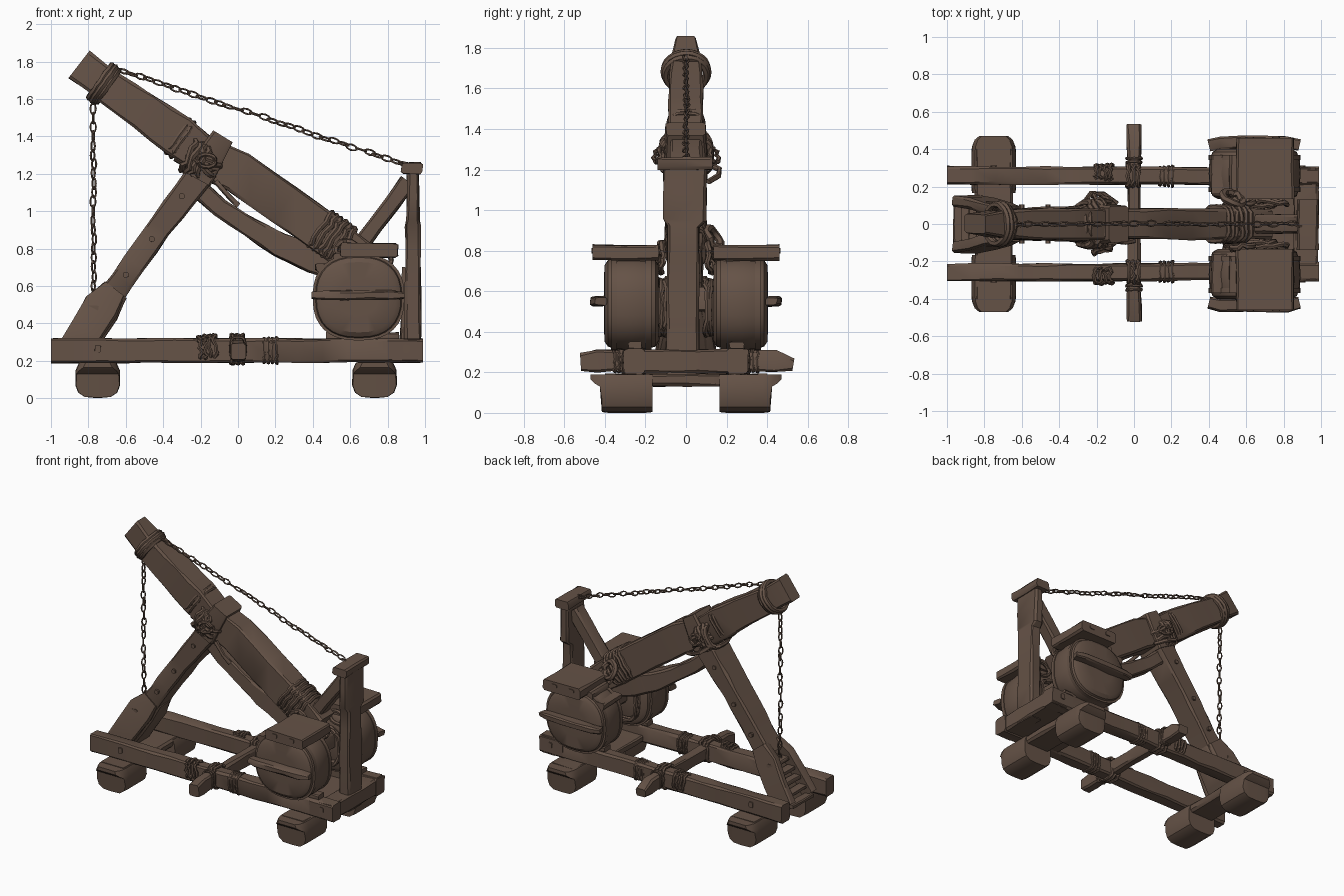
import bpy, bmesh, math, random
from mathutils import Vector as V

if "Cube" in bpy.data.objects:
    bpy.data.objects.remove(bpy.data.objects["Cube"])

random.seed(4)
wood = bpy.data.materials.new("weathered_brown")
wood.diffuse_color = (0.13, 0.085, 0.062, 1)
wood.use_nodes = True
wood.node_tree.nodes["Principled BSDF"].inputs["Base Color"].default_value = wood.diffuse_color


def finish(name, bm):
    bmesh.ops.recalc_face_normals(bm, faces=bm.faces)
    me = bpy.data.meshes.new(name)
    bm.to_mesh(me)
    bm.free()
    me.materials.append(wood)
    ob = bpy.data.objects.new(name, me)
    bpy.context.collection.objects.link(ob)
    return ob


def loft(bm, rings, closed=False):
    vs = [[bm.verts.new(p) for p in r] for r in rings]
    n = len(vs[0])
    for i in range(len(vs) if closed else len(vs) - 1):
        a, b = vs[i], vs[(i + 1) % len(vs)]
        for j in range(n):
            k = (j + 1) % n
            bm.faces.new((a[j], a[k], b[k], b[j]))
    if not closed:
        bm.faces.new(vs[0])
        bm.faces.new(vs[-1])


def frame(t):
    t = t.normalized()
    side = V((0, 1, 0)) if abs(t.y) < 0.9 else V((1, 0, 0))
    side = (side - t * side.dot(t)).normalized()
    return side, t.cross(side)


def beam(name, stations, jit=0.004, cham=0.012, step=0.13):
    """Hewn timber: stations are (x, y, z, side half width, other half width)."""
    fine = []
    for a, b in zip(stations, stations[1:]):
        n = max(1, round((V(b[:3]) - V(a[:3])).length / step))
        fine += [[p + (q - p) * i / n for p, q in zip(a, b)] for i in range(n)]
    fine.append(list(stations[-1]))
    rings = []
    for i, s in enumerate(fine):
        t = V(fine[min(i + 1, len(fine) - 1)][:3]) - V(fine[max(i - 1, 0)][:3])
        side, up = frame(t)
        w, h = s[3], s[4]
        c = min(cham, w * .4, h * .4)
        pts = [(w, h - c), (w - c, h), (c - w, h), (-w, h - c),
               (-w, c - h), (c - w, -h), (w - c, -h), (w, c - h)]
        rings.append([V(s[:3]) + side * (u + random.uniform(-jit, jit))
                      + up * (v + random.uniform(-jit, jit)) for u, v in pts])
    bm = bmesh.new()
    loft(bm, rings)
    return finish(name, bm)


def tube_loop(bm, center, axis, a, b, r, power=0.6, n=24, m=6, wob=0.0):
    """Closed tube round a rounded rectangle a x b lying across the axis."""
    side, up = frame(V(axis))
    ax = V(axis).normalized()
    rings = []
    for i in range(n):
        th = 2 * math.pi * i / n
        c, s = math.cos(th), math.sin(th)
        d = side * (a * math.copysign(abs(c) ** power, c)) \
            + up * (b * math.copysign(abs(s) ** power, s))
        p = V(center) + d + ax * random.uniform(-wob, wob)
        out = d.normalized()
        rings.append([p + out * r * math.cos(q) + ax * r * math.sin(q)
                      for q in (2 * math.pi * k / m for k in range(m))])
    loft(bm, rings, True)


def wraps(name, start, axis, count, pitch, a, b, r, wob=0.004, power=0.6):
    bm = bmesh.new()
    for i in range(count):
        k = random.uniform(0, 0.008)
        tube_loop(bm, V(start) + V(axis).normalized() * pitch * i, axis, a + k, b + k, r, power, wob=wob)
    return finish(name, bm)


def chain(name, p, q, pitch=0.05):
    p, q = V(p), V(q)
    t = (q - p).normalized()
    n = round((q - p).length / pitch)
    side, up = frame(t)
    bm = bmesh.new()
    for i in range(n + 1):
        c = p.lerp(q, i / n) + V([random.uniform(-.004, .004) for _ in range(3)])
        ang = (i % 2) * math.pi / 2 + random.uniform(-.5, .5) + .5
        u = side * math.cos(ang) + up * math.sin(ang)
        w = t.cross(u)
        rings = []
        for k in range(10):
            th = 2 * math.pi * k / 10
            o = u * math.cos(th) * .014 + t * math.sin(th) * .03
            rings.append([c + o + o.normalized() * .006 * math.cos(f) + w * .006 * math.sin(f)
                          for f in (2 * math.pi * j / 5 for j in range(5))])
        loft(bm, rings, True)
    return finish(name, bm)


# Base frame: side rails, cross pole, end beam and floor
for s, tag in ((-1, "front"), (1, "back")):
    beam(f"{tag}_rail", [(-1, s * .26, .255, .048, .066), (.98, s * .255, .255, .046, .062)])
    wraps(f"{tag}_rail_band", (.14, s * .255, .255), (1, 0, 0), 4, .022, .048, .062, .008)
    wraps(f"{tag}_cross_lashing", (-.03, s * .257, .262), (1, 0, 0), 3, .026, .055, .07, .012, .007)
    wraps(f"{tag}_pole_lashing", (0, s * .33, .265), (0, s, 0), 2, .022, .036, .058, .008)
    wraps(f"{tag}_rail_rope", (-.2, s * .275, .27), (1, 0, .1), 4, .026, .038, .055, .011, .009)
    beam(f"{tag}_rail_end_cap", [(.80, s * .255, .255, .05, .064), (.99, s * .255, .255, .05, .064)])
    for x in (-.75, .9):
        beam(f"{tag}_rail_peg", [(x, s * .28, .265, .016, .02), (x, s * .314, .265, .016, .02)], .001)
beam("cross_pole", [(0, -.52, .25, .042, .045), (0, -.44, .255, .04, .055), (0, -.3, .26, .034, .05),
                    (0, .3, .26, .034, .05), (0, .44, .255, .04, .055), (0, .53, .24, .042, .03)])
beam("end_beam", [(.92, -.30, .255, .065, .06), (.92, .30, .255, .065, .06)])
beam("floor_plank", [(.73, -.26, .222, .23, .025), (.73, .26, .222, .23, .025)])

# Half-log feet with overhanging tops, and a thin beam joining each pair
foot = [(-.10, .19), (-.118, .15), (-.12, .07), (-.105, .03), (-.07, .007), (0, 0),
        (.07, .007), (.105, .03), (.12, .07), (.118, .15), (.10, .19)]
for x, tag in ((-.75, "left"), (.73, "right")):
    beam(f"{tag}_foot_beam", [(x, -.4, .162, .1, .03), (x, .4, .162, .1, .03)])
    for s, ft in ((-1, "front"), (1, "back")):
        bm = bmesh.new()
        loft(bm, [[V((x + u * k, s * y, max(z, lift))) for u, z in foot]
                  for y, k, lift in ((.165, .97, .004), (.2, 1, 0), (.38, 1, 0), (.415, .97, .004),
                                     (.425, .93, .13), (.45, .85, .145), (.47, .65, .165))])
        finish(f"{tag}_{ft}_foot", bm)

# Leaning leg: hollow slatted shoe, shaft and forked head
for s, tag in ((-1, "front"), (1, "back")):
    beam(f"{tag}_shoe_cheek", [(-.90, s * .125, .22, .03, .085), (-.81, s * .11, .36, .03, .09),
                               (-.73, s * .085, .49, .03, .095), (-.66, s * .065, .58, .03, .065)])
beam("shoe_core", [(-.85, 0, .20, .12, .04), (-.70, 0, .45, .09, .06), (-.65, 0, .56, .07, .06)])
for i in range(5):
    x, z = -.935 + i * .04, .23 + i * .063
    beam("shoe_slat", [(x, -.12, z, .03, .014), (x, .12, z, .03, .014)], .003)
beam("leaning_leg", [(-.70, 0, .52, .085, .07), (-.62, 0, .63, .085, .062),
                     (-.42, 0, .91, .09, .065), (-.2, 0, 1.2, .095, .075)])
beam("leg_head", [(-.215, 0, 1.17, .105, .075), (-.16, 0, 1.27, .108, .075), (-.08, 0, 1.4, .098, .06)])
for x, z in ((-.6, .66), (-.46, .85), (-.3, 1.08)):
    beam("leg_peg", [(x, -.103, z, .014, .014), (x, .103, z, .014, .014)], .001)

# Throwing arm: long shaft, thicker upper sleeve, squared tip
d = V((.82, 0, -.573))
beam("arm_shaft", [(-.3, 0, 1.36, .075, .10), (.0, 0, 1.21, .08, .112),
                   (.25, 0, 1.035, .085, .112), (.5, 0, .855, .08, .112), (.68, 0, .72, .08, .10)])
beam("arm_sleeve", [(-.70, 0, 1.665, .075, .092), (-.5, 0, 1.53, .085, .102),
                    (-.32, 0, 1.40, .085, .112), (-.2, 0, 1.315, .083, .10)])
beam("arm_tip", [(-.85, 0, 1.785, .052, .09), (-.74, 0, 1.70, .07, .085), (-.66, 0, 1.64, .075, .085)])
wraps("tip_collar", (-.735, 0, 1.693), d, 3, .022, .10, .10, .018, .003, 1)
wraps("sleeve_band", (-.32, 0, 1.40), d, 2, .03, .085, .108, .012)
wraps("pivot_rope", (-.26, 0, 1.3), (.7, 0, -.35), 4, .028, .115, .09, .018, .012)
wraps("pivot_cross_rope", (-.2, 0, 1.24), (.6, 0, .8), 3, .03, .115, .085, .017, .01)
wraps("arm_foot_rope", (.44, 0, .90), d, 6, .03, .088, .11, .015, .008)
bm = bmesh.new()
for s in (-1, 1):
    tube_loop(bm, (-.17, s * .14, 1.27), (.3, s, .2), .05, .035, .012, 1, 14, 6, .01)
    tube_loop(bm, (.58, s * .125, .79), (.2, s, .2), .06, .05, .016, 1, 16, 6, .01)
    tube_loop(bm, (.74, s * .12, .74), (.1, s, .1), .08, .05, .014, 1, 16, 6, .01)
tube_loop(bm, (.53, .14, .86), (.5, 1, .5), .06, .055, .02, 1, 16, 6, .01)
finish("rope_knots", bm)
beam("hanging_rope_end", [(-.12, -.09, 1.16, .012, .012), (-.05, -.1, 1.08, .012, .012),
                          (0, -.09, 1.03, .014, .014)], .002)
beam("back_rope_tail", [(-.27, .11, 1.23, .012, .012), (-.23, .165, 1.2, .012, .012),
                        (-.16, .16, 1.17, .012, .012), (-.09, .11, 1.14, .012, .012)], .002)

# Curved brace beneath the arm
beam("curved_brace", [(-.22, 0, 1.13, .06, .05), (-.1, 0, 1.02, .06, .05), (.06, 0, .915, .06, .052),
                      (.22, 0, .82, .065, .065), (.40, 0, .745, .07, .075), (.56, 0, .69, .07, .07)], step=.08)

# Rear post, cap and diagonal brace
beam("rear_post", [(.935, -.015, .19, .08, .045), (.935, -.015, .92, .08, .04),
                   (.935, -.005, .95, .105, .035), (.935, -.005, 1.21, .105, .03)])
beam("post_cap", [(.93, -.14, 1.23, .057, .03), (.93, .13, 1.23, .057, .03)])
beam("post_brace", [(.91, 0, 1.16, .05, .045), (.64, 0, .80, .05, .045)])
beam("post_inner_support", [(.885, 0, .3, .05, .02), (.9, 0, .7, .05, .02)])

# Counterweight drums with hoops, lids and handle bars
def drum_ring(y, r, p=.82, n=32):
    pts = []
    for i in range(n):
        c, s = math.cos(2 * math.pi * i / n), math.sin(2 * math.pi * i / n)
        pts.append(V((.645 + r * 1.05 * math.copysign(abs(c) ** p, c), y,
                      .54 + r * .99 * math.copysign(abs(s) ** p, s))))
    return pts


for s, tag in ((-1, "front"), (1, "back")):
    bm = bmesh.new()
    loft(bm, [drum_ring(s * y, r) for y, r in ((.135, .19), (.15, .215), (.20, .23), (.27, .234),
                                               (.34, .23), (.385, .215), (.402, .19), (.405, .10))])
    finish(f"{tag}_drum", bm)
    for y in (.185, .355):
        bm = bmesh.new()
        loft(bm, [drum_ring(s * (y + o), r) for o, r in
                  ((-.014, .20), (-.014, .234), (.014, .234), (.014, .20))])
        finish(f"{tag}_drum_hoop", bm)
    beam(f"{tag}_handle_bar", [(.40, s * .42, .55, .03, .02), (.46, s * .435, .55, .035, .024),
                               (.82, s * .435, .55, .035, .024), (.885, s * .42, .55, .03, .018)])
    beam(f"{tag}_drum_lid", [(.70, s * .135, .79, .155, .038), (.70, s * .46, .79, .155, .038)])
    beam(f"{tag}_lid_block", [(.64, s * .17, .745, .13, .035), (.64, s * .37, .745, .13, .035)])
    beam(f"{tag}_side_plate", [(.46, s * .16, .70, .045, .02), (.46, s * .37, .70, .045, .02)])
    for x in (.62, .76):
        beam("lid_peg", [(x, s * .44, .80, .022, .014), (x, s * .466, .80, .022, .014)], .001)
    beam(f"{tag}_drum_chock", [(.47, s * .25, .33, .035, .02), (.86, s * .25, .33, .035, .02)])
    wraps(f"{tag}_axle_rope", (.62, s * .10, .52), (0, s, 0), 3, .02, .13, .13, .014, .008)
beam("drum_axle", [(.64, -.2, .56, .06, .06), (.64, .2, .56, .06, .06)])

# Chains
chain("long_chain", (-.66, 0, 1.765), (.89, 0, 1.25))
chain("hanging_chain", (-.775, 0, 1.60), (-.77, 0, .50))

# Smooth soft curves, keep hewn edges crisp
for ob in bpy.context.scene.objects:
    ob.select_set(True)
    bpy.context.view_layer.objects.active = ob
bpy.ops.object.shade_smooth_by_angle(angle=math.radians(32))
